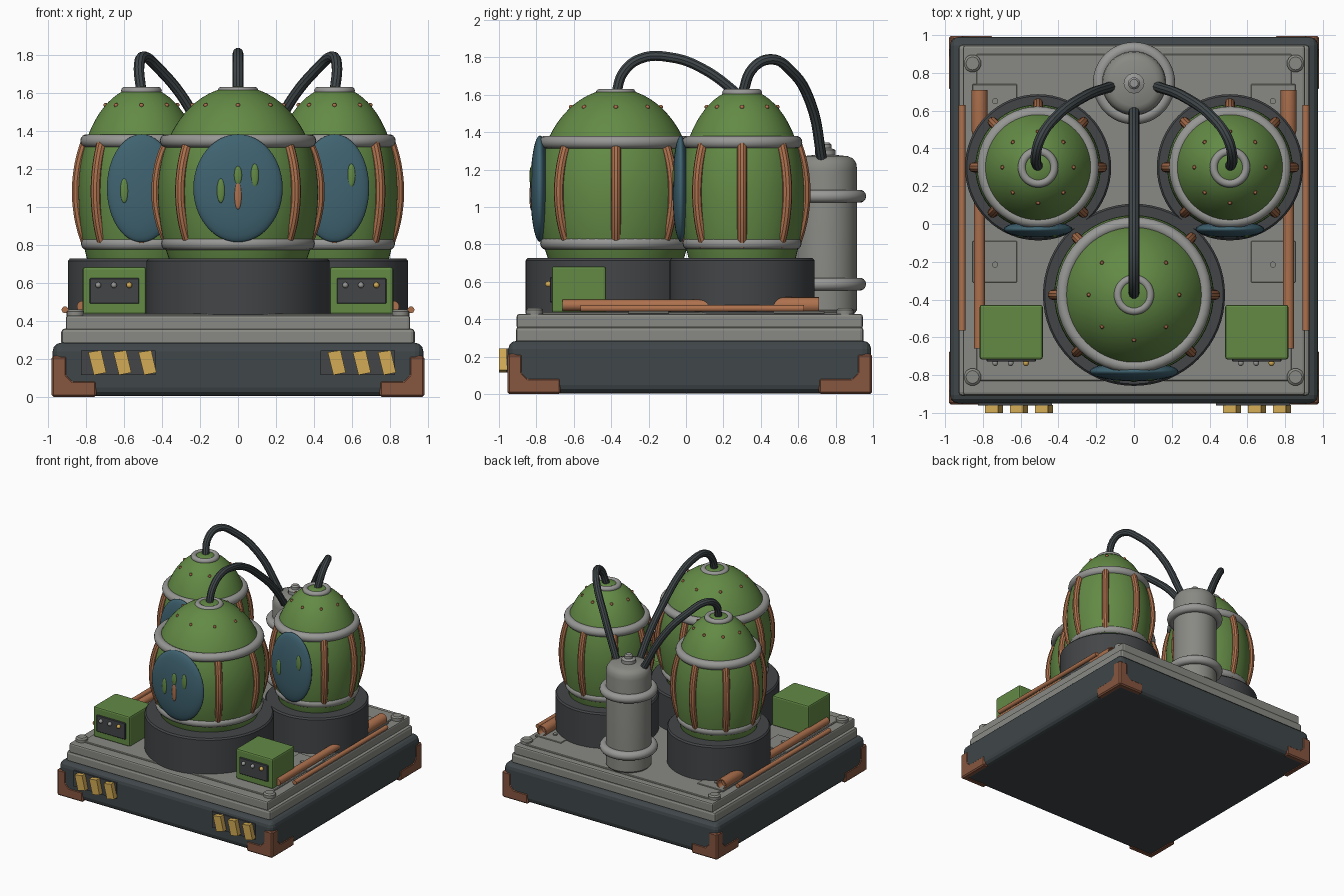
import bpy, bmesh, math
from mathutils import Vector, Matrix

if "Cube" in bpy.data.objects:
    bpy.data.objects.remove(bpy.data.objects["Cube"])

def mat(name, *rgb):
    m = bpy.data.materials.new(name)
    m.diffuse_color = (*rgb, 1)
    m.use_nodes = True
    m.node_tree.nodes["Principled BSDF"].inputs["Base Color"].default_value = m.diffuse_color
    return m

DARK = mat("dark slate", .05, .062, .067)
CHAR = mat("charcoal", .056, .06, .064)
GREY = mat("deck grey", .25, .25, .23)
STEEL = mat("light steel", .31, .31, .30)
GREEN = mat("moss green", .125, .255, .06)
BLUE = mat("hatch blue", .05, .125, .165)
COPPER = mat("copper", .42, .165, .075)
RUST = mat("rust brown", .24, .092, .05)
YELLOW = mat("warning yellow", .65, .41, .09)

def finish(ob, smooth=True):
    bpy.ops.object.select_all(action='DESELECT')
    ob.select_set(True)
    bpy.context.view_layer.objects.active = ob
    if smooth:
        bpy.ops.object.shade_smooth_by_angle(angle=math.radians(35))
    return ob

def from_bm(name, bm, material, bevel=0, segments=2):
    bmesh.ops.recalc_face_normals(bm, faces=bm.faces)
    me = bpy.data.meshes.new(name)
    bm.to_mesh(me)
    bm.free()
    me.materials.append(material)
    ob = bpy.data.objects.new(name, me)
    bpy.context.collection.objects.link(ob)
    if bevel:
        b = ob.modifiers.new("bevel", 'BEVEL')
        b.width, b.segments = bevel, segments
    return finish(ob, not bevel)

def box(name, lo, hi, material, bevel=0, segments=2):
    lo, hi = Vector(lo), Vector(hi)
    bm = bmesh.new()
    bmesh.ops.create_cube(bm, size=1, matrix=Matrix.Translation((lo + hi) / 2) @ Matrix.Diagonal((*(hi - lo), 1)))
    return from_bm(name, bm, material, bevel, segments)

def extrude(name, outline, vec, material, bevel=0):
    """Solid prism from a planar outline pushed along vec."""
    bm = bmesh.new()
    f = bm.faces.new([bm.verts.new(p) for p in outline])
    g = bmesh.ops.extrude_face_region(bm, geom=[f])
    bmesh.ops.translate(bm, vec=vec, verts=[v for v in g['geom'] if isinstance(v, bmesh.types.BMVert)])
    return from_bm(name, bm, material, bevel, 1)

def lathe(name, profile, loc, material, steps=48, axis='Z'):
    """Spin (radius, height) points; zero-radius ends close the shape."""
    bm = bmesh.new()
    vs = [bm.verts.new((r, 0, z)) for r, z in profile]
    es = [bm.edges.new(p) for p in zip(vs, vs[1:])]
    bmesh.ops.spin(bm, geom=vs + es, cent=(0, 0, 0), axis=(0, 0, 1), angle=math.tau, steps=steps)
    bmesh.ops.remove_doubles(bm, verts=bm.verts, dist=1e-5)
    m = Matrix.Translation(loc)
    if axis == 'Y':
        m = m @ Matrix.Rotation(-math.pi / 2, 4, 'X')
    bm.transform(m)
    return from_bm(name, bm, material)

def torus(name, loc, major, minor, material):
    pts = [(major + minor * math.cos(i * math.tau / 14), minor * math.sin(i * math.tau / 14)) for i in range(15)]
    return lathe(name, pts, loc, material)

def ellipsoid(name, loc, size, material, seg=32):
    bm = bmesh.new()
    bmesh.ops.create_uvsphere(bm, u_segments=seg, v_segments=seg // 2, radius=1,
                              matrix=Matrix.Translation(loc) @ Matrix.Diagonal((*size, 1)))
    return from_bm(name, bm, material)

def tube(name, points, radius, material):
    cu = bpy.data.curves.new(name, 'CURVE')
    cu.dimensions = '3D'
    cu.bevel_depth, cu.bevel_resolution, cu.resolution_u, cu.use_fill_caps = radius, 3, 6, True
    sp = cu.splines.new('BEZIER')
    sp.bezier_points.add(len(points) - 1)
    for b, p in zip(sp.bezier_points, points):
        b.co = p
        b.handle_left_type = b.handle_right_type = 'AUTO'
    cu.materials.append(material)
    ob = bpy.data.objects.new(name, cu)
    bpy.context.collection.objects.link(ob)
    finish(ob, False)
    bpy.ops.object.convert(target='MESH')
    return finish(bpy.context.object)

CY = .02  # centre of the plinth along y

# Stepped plinth and deck
box("plinth", (-.975, CY - .97, .004), (.975, CY + .97, .285), DARK, .045, 3)
box("lower_step", (-.93, CY - .93, .27), (.93, CY + .93, .36), GREY, .02)
box("deck", (-.905, CY - .925, .35), (.905, CY + .925, .428), GREY, .012)
box("deck_plate", (-.835, CY - .85, .42), (.835, CY + .88, .438), GREY, .005, 1)

# Corner guards, one L plate per face of each corner
def guard(length):
    return [(0, 0), (length, 0), (length, .085), (.11, .085), (.08, .115), (.08, .215), (0, .215)]

for sx in (-1, 1):
    for sy in (-1, 1):
        x0, y0 = sx * .98, CY + sy * .975
        extrude("corner_guard_front", [(x0 - sx * u, y0, z) for u, z in guard(.235)], (0, -sy * .05, 0), RUST, .01)
        extrude("corner_guard_side", [(x0, y0 - sy * u, z) for u, z in guard(.285)], (-sx * .05, 0, 0), RUST, .01)
        # Deck corner bolts
        lathe("corner_bolt", [(0, .46), (.034, .46), (.046, .45), (.046, .37), (0, .37)],
              (sx * .855, CY + sy * .83, 0), GREY, 20)

for sx in (-1, 1):
    # Warning plates with slanted stripes
    cx = sx * .63
    box("warning_plate", (cx - .195, -.96, .115), (cx + .195, -.93, .245), CHAR)
    for k in (-.108, .024, .156):
        x = cx + k
        extrude("warning_stripe", [(x - .05, -1, .235), (x + .018, -1, .245), (x + .045, -1, .128), (x - .02, -1, .115)],
                (0, .042, 0), YELLOW)

    # Control boxes
    cx = sx * .65
    box("control_box", (cx - .167, -.717, .435), (cx + .167, -.428, .683), GREEN, .012)
    box("control_panel", (cx - .13, -.728, .49), (cx + .13, -.71, .625), CHAR, .004, 1)
    for k, m in ((-.085, STEEL), (-.003, STEEL), (.078, YELLOW)):
        ellipsoid("control_knob", (cx + k, -.735, .588), (.016, .018, .016), m, 14)

    # Side pipes with a flared open end
    lathe("side_pipe", [(0, -.66), (.03, -.66), (.03, .44), (.043, .5), (.043, .71), (.033, .71), (.033, .66), (0, .66)],
          (sx * .818, 0, .475), COPPER, 20, 'Y')
    lathe("thin_pipe", [(0, -.565), (.018, -.565), (.018, .63), (0, .63)], (sx * .91, 0, .458), COPPER, 14, 'Y')

    # Deck access panels
    xa, xb = sorted((sx * .62, sx * .855))
    for ya, yb, by in ((.42, .74, .65), (-.31, -.09, -.215)):
        box("access_panel", (xa, ya, .43), (xb, yb, .445), GREY, .003, 1)
        lathe("panel_bolt", [(0, .455), (.016, .455), (.016, .43), (0, .43)], (sx * .735, by, 0), GREY, 12)

# Egg pods
MID, UP, DOWN = 1.08, .553, .70

def egg_r(z, R):
    return R * math.sqrt(max(0, 1 - ((z - MID) / (UP if z > MID else DOWN)) ** 2))

def pod(cx, cy, R, ped, ring_top, ring_low, hatch):
    at = (cx, cy, 0)
    lathe("pedestal", [(0, .43), (ped, .43), (ped, .715), (ped - .01, .727), (R * .78, .727), (R * .78, .69), (0, .69)],
          at, CHAR, 64)
    heights = [MID + (UP * math.sin(a) if a > 0 else DOWN * math.sin(a))
               for a in (math.radians(-36 + 126 * i / 24) for i in range(24))]
    lathe("egg_shell", [(egg_r(z, R), z) for z in heights] + [(0, MID + UP)], at, GREEN, 56)
    torus("upper_band", (cx, cy, 1.347), ring_top, .035, STEEL)
    torus("lower_band", (cx, cy, .806), ring_low, .035, STEEL)
    torus("neck_ring", (cx, cy, 1.61), .085, .022, STEEL)
    for k in range(8):
        c, s = math.cos(k * math.tau / 8), math.sin(k * math.tau / 8)
        rib = []
        for i in range(7):
            z = .79 + .57 * i / 6
            r = R + .008 - .85 * R / .42 * (z - MID) ** 2
            rib.append((cx + c * r, cy + s * r, z))
        tube("rib", rib, .027, COPPER)
        r = egg_r(1.535, R)
        ellipsoid("dome_rivet", (cx + c * r, cy + s * r, 1.535), (.012,) * 3, COPPER, 10)
    # Oval hatch with raised flecks
    hw, hy, ht = hatch
    ellipsoid("hatch", (cx, cy - hy, 1.098), (hw, ht, .284), BLUE, 48)
    flecks = [(-.09, 1.085, .065), (.088, 1.165, .062)] + ([(0, 1.165, .05)] if R > .4 else [])
    for dx, z, h in flecks:
        d = ht * math.sqrt(1 - (dx / hw) ** 2 - ((z - 1.098) / .284) ** 2)
        ellipsoid("hatch_fleck", (cx + dx, cy - hy - d + .002, z), (.021, .009, h), GREEN, 16)

pod(0, -.375, .422, .482, .377, .37, (.235, .406, .051))
for sx in (-1, 1):
    pod(sx * .508, .3, .332, .387, .287, .283, (.182, .328, .044))

# Front rib showing through the main hatch
ellipsoid("hatch_bar", (0, -.829, 1.06), (.019, .008, .075), COPPER, 16)

# Pressure tank
TANK = (0, .745, 0)
lathe("tank", [(0, .43), (.155, .43), (.17, .45), (.17, 1.2), (.165, 1.235), (.148, 1.26), (.12, 1.272), (0, 1.285)],
      TANK, GREY)
for z in (1.058, .588):
    torus("tank_band", (0, .745, z), .183, .035, STEEL)
lathe("tank_valve", [(0, 1.345), (.022, 1.345), (.032, 1.335), (.032, 1.315), (.055, 1.305), (.055, 1.27), (0, 1.27)],
      TANK, STEEL, 12)

# Hoses from each pod to the tank
tube("centre_hose", [(0, -.375, 1.6), (0, -.335, 1.72), (0, -.24, 1.795), (0, -.08, 1.8), (0, .08, 1.745),
                     (0, .28, 1.6), (0, .47, 1.42), (0, .62, 1.22)], .028, DARK)
for sx in (-1, 1):
    tube("side_hose", [(sx * .508, .3, 1.6), (sx * .52, .36, 1.745), (sx * .495, .455, 1.79), (sx * .42, .56, 1.73),
                       (sx * .28, .665, 1.56), (sx * .115, .73, 1.24)], .028, DARK)
